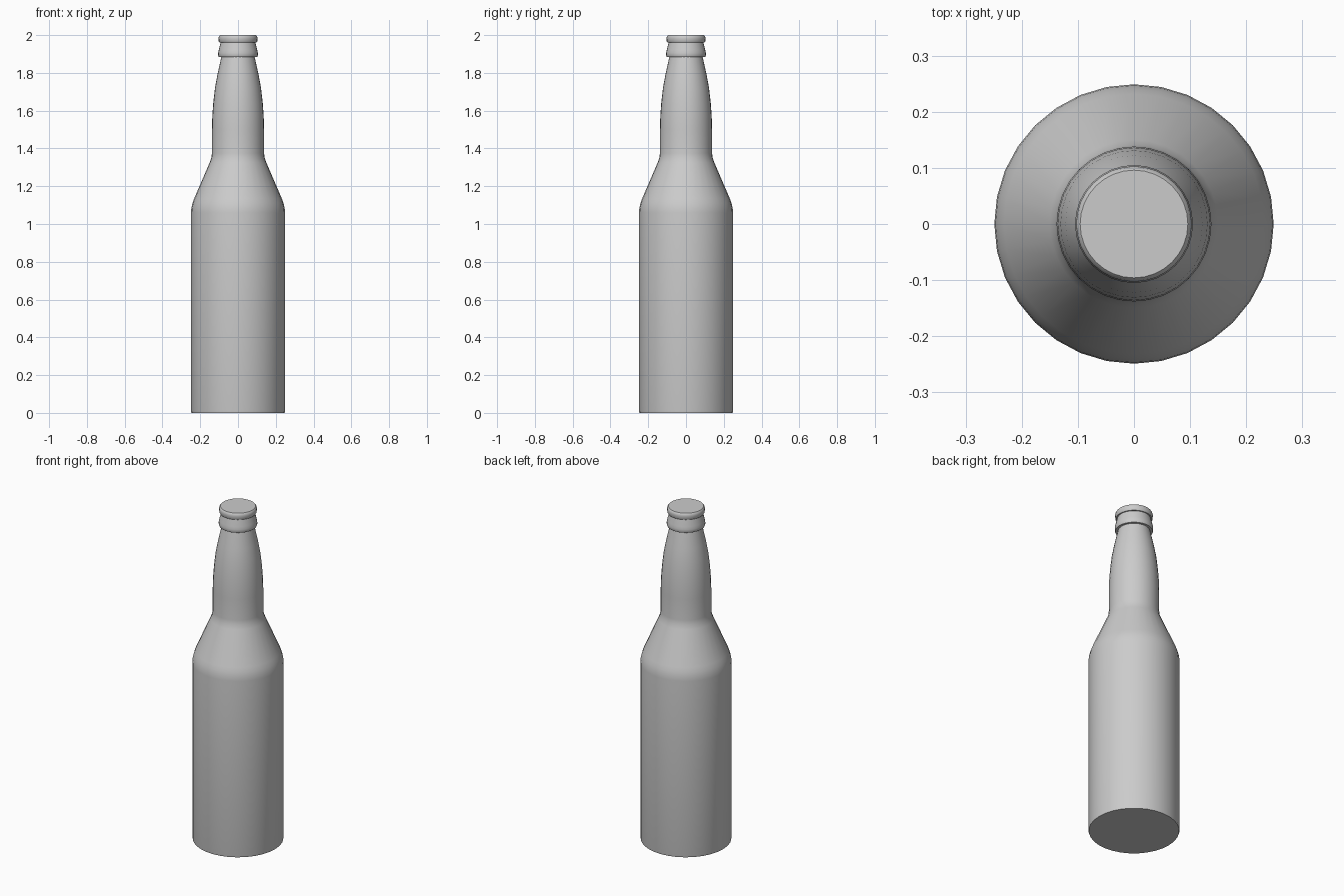
import bpy, bmesh, math

if "Cube" in bpy.data.objects:
    bpy.data.objects.remove(bpy.data.objects["Cube"])

SIDES = 32

glass = bpy.data.materials.new("light_grey")
glass.diffuse_color = (0.6, 0.6, 0.6, 1)
glass.use_nodes = True
glass.node_tree.nodes["Principled BSDF"].inputs["Base Color"].default_value = glass.diffuse_color


def lathe(name, profile, mat):
    """Revolve (radius, height) points around z, capping both ends."""
    bm = bmesh.new()
    rings = []
    for r, z in profile:
        rings.append([bm.verts.new((r * math.cos(2 * math.pi * i / SIDES),
                                    r * math.sin(2 * math.pi * i / SIDES), z))
                      for i in range(SIDES)])
    for a, b in zip(rings, rings[1:]):
        for i in range(SIDES):
            j = (i + 1) % SIDES
            bm.faces.new((a[i], a[j], b[j], b[i]))
    bm.faces.new(rings[0][::-1])
    bm.faces.new(rings[-1])
    mesh = bpy.data.meshes.new(name)
    bm.to_mesh(mesh)
    bm.free()
    mesh.materials.append(mat)
    ob = bpy.data.objects.new(name, mesh)
    bpy.context.collection.objects.link(ob)
    bpy.ops.object.select_all(action='DESELECT')
    ob.select_set(True)
    bpy.context.view_layer.objects.active = ob
    bpy.ops.object.shade_smooth_by_angle(angle=math.radians(35))
    return ob


# body, shoulder, neck and the collar ring below the cap
lathe("bottle", [
    (0.247, 0), (0.249, 0.01), (0.249, 1.06), (0.247, 1.085), (0.241, 1.11),
    (0.232, 1.135), (0.150, 1.325), (0.141, 1.35), (0.138, 1.375),
    (0.138, 1.50), (0.136, 1.57), (0.131, 1.64), (0.122, 1.72),
    (0.109, 1.79), (0.087, 1.89),
    (0.087, 1.885), (0.102, 1.885), (0.105, 1.892), (0.105, 1.905),
    (0.102, 1.92), (0.092, 1.962), (0.085, 1.965), (0.085, 1.97),
], glass)

# cap
lathe("cap", [
    (0.085, 1.962), (0.099, 1.962), (0.102, 1.967), (0.103, 1.985),
    (0.101, 1.994), (0.096, 2.0),
], glass)
